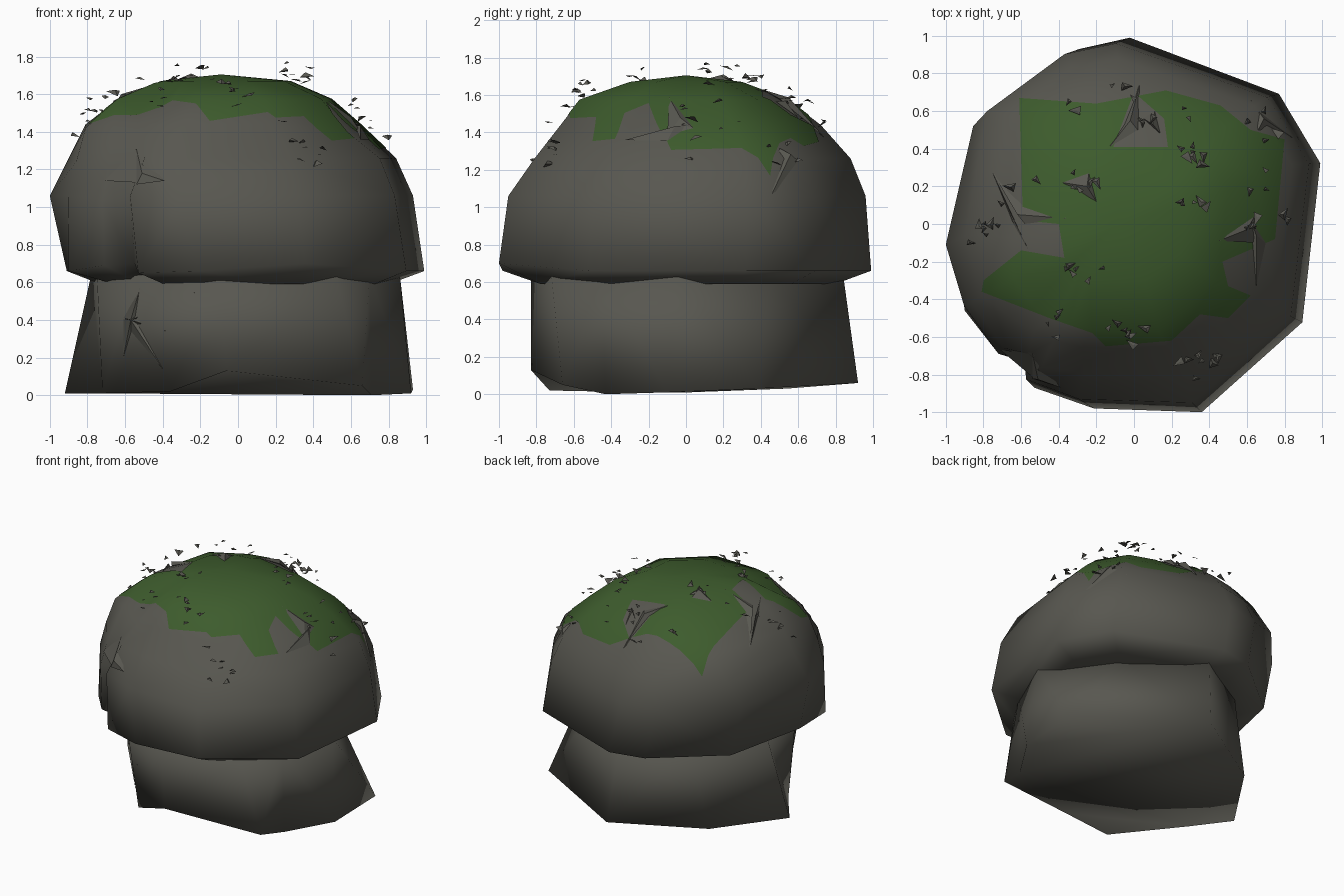
import bpy, bmesh, math, random
from mathutils import Vector
from mathutils.bvhtree import BVHTree

if "Cube" in bpy.data.objects:
    bpy.data.objects.remove(bpy.data.objects["Cube"])

random.seed(7)


def material(name, rgb):
    m = bpy.data.materials.new(name)
    m.diffuse_color = (*rgb, 1)
    m.use_nodes = True
    m.node_tree.nodes["Principled BSDF"].inputs["Base Color"].default_value = m.diffuse_color
    return m


STONE = material("grey stone", (0.097, 0.095, 0.080))
MOSS = material("green moss", (0.047, 0.106, 0.026))


def make_object(name, bm, mat, smooth=True):
    me = bpy.data.meshes.new(name)
    for f in bm.faces:
        f.smooth = smooth
    bm.to_mesh(me)
    me.materials.append(mat)
    ob = bpy.data.objects.new(name, me)
    bpy.context.collection.objects.link(ob)
    return ob


def loft(loops, top=None):
    """Skin between equal loops of points, closed at both ends."""
    bm = bmesh.new()
    loops = [[bm.verts.new(p) for p in loop] for loop in loops]
    n = len(loops[0])
    for lo, hi in zip(loops, loops[1:]):
        for i in range(n):
            j = (i + 1) % n
            bm.faces.new((lo[i], lo[j], hi[j], hi[i]))
    bm.faces.new(loops[0][::-1])
    if top:
        t = bm.verts.new(top)
        for i in range(n):
            bm.faces.new((loops[-1][i], loops[-1][(i + 1) % n], t))
    else:
        bm.faces.new(loops[-1])
    bmesh.ops.triangulate(bm, faces=bm.faces[:])
    bmesh.ops.recalc_face_normals(bm, faces=bm.faces[:])
    return bm


# Overhanging cap: notched outline below, plain outline near the top
cap_outline = [(-.07, 1), (-.35, .94), (-.85, .54), (-1, -.12), (-.9, -.46),
               (-.72, -.7), (-.57, -.75), (-.56, -.87), (-.27, -.98),
               (.35, -1), (.89, -.52), (.99, .33), (.76, .7)]
upper_outline = cap_outline[:]
upper_outline[4:8] = [(-1, -.5), (-.8, -.74), (-.62, -.85), (-.48, -.93)]
# (z, xmin, xmax, ymin, ymax)
cap_rings = [(.59, -.73, .80, -.78, .80), (.66, -.91, .99, -1, .99),
             (1.06, -1, .93, -.95, .96), (1.26, -.9, .84, -.81, .88),
             (1.44, -.81, .65, -.67, .72), (1.57, -.64, .50, -.57, .55),
             (1.665, -.42, .28, -.30, .30)]
cap_loops = []
for z, a, b, c, d in cap_rings:
    cap_loops.append([(a + (b - a) * (x + 1) / 1.99, c + (d - c) * (y + 1) / 2, z)
                      for x, y in (upper_outline if z > 1.3 else cap_outline)])
# Individually chipped or bulging corners: (ring, corner) -> position
cap_corners = {(1, 4): (-.9, -.46, .66), (1, 5): (-.71, -.69, .69),
               (1, 6): (-.55, -.74, .70), (1, 7): (-.53, -.87, .65),
               (1, 9): (.36, -1, .70), (2, 5): (-.72, -.69, 1.04),
               (3, 4): (-.86, -.42, 1.24), (3, 5): (-.69, -.66, 1.20),
               (3, 6): (-.56, -.69, 1.28), (3, 7): (-.49, -.76, 1.28),
               (4, 4): (-.81, -.38, 1.42), (5, 5): (-.53, -.44, 1.50),
               (5, 6): (-.42, -.50, 1.53), (4, 10): (.58, -.36, 1.40),
               (3, 2): (-.78, .60, 1.26), (4, 2): (-.64, .57, 1.43),
               (5, 2): (-.52, .38, 1.57)}
for (r, i), p in cap_corners.items():
    cap_loops[r][i] = p
cap_bm = loft(cap_loops, (-.09, 0, 1.70))
cap = make_object("rock_cap", cap_bm, STONE)

# Flared, uneven base: (bottom x, y, z, top x, y) per corner
base_corners = [(.05, .92, .06, 0, .84), (-.58, .54, .03, -.45, .58),
                (-.92, .02, .01, -.78, .1), (-.72, -.25, .01, -.75, -.3),
                (-.36, -.73, .02, -.55, -.62), (-.06, -.83, .13, -.1, -.83),
                (.66, -.66, .05, .52, -.72), (.71, -.43, 0, .7, -.45),
                (.92, -.1, .01, .86, -.05), (.93, .39, .03, .5, .45)]
base_bm = loft([[(x, y, z) for x, y, z, u, v in base_corners],
                [(u, v, .64) for x, y, z, u, v in base_corners]])
base = make_object("rock_base", base_bm, STONE)

cap_tree, base_tree = BVHTree.FromBMesh(cap_bm), BVHTree.FromBMesh(base_bm)

# Moss: a thin skin cut from the cap along a ragged border
moss_border = [(-.61, .67), (-.2, .64), (.17, .71), (.46, .63), (.62, .5),
               (.8, .45), (.75, -.08), (.47, -.2), (.5, -.33), (.62, -.38),
               (.5, -.5), (.35, -.48), (.2, -.62), (-.15, -.65), (-.22, -.58),
               (-.45, -.5), (-.81, -.36), (-.8, -.3), (-.6, -.14), (-.37, -.18),
               (-.4, 0), (-.59, .02)]
bare_patch = [(-.11, .41), (.18, .41), (.16, .56), (0, .7)]


def inside(p, poly):
    hit = False
    for (ax, ay), (bx, by) in zip(poly, poly[1:] + poly[:1]):
        if (ay > p.y) != (by > p.y) and p.x < ax + (p.y - ay) * (bx - ax) / (by - ay):
            hit = not hit
    return hit


moss_bm = cap_bm.copy()
bmesh.ops.delete(moss_bm, context='FACES',
                 geom=[f for f in moss_bm.faces if f.calc_center_median().z < 1.1])
for poly in (moss_border, bare_patch):
    for a, b in zip(poly, poly[1:] + poly[:1]):
        bmesh.ops.bisect_plane(moss_bm, geom=moss_bm.verts[:] + moss_bm.edges[:] + moss_bm.faces[:],
                               dist=1e-5, plane_co=(*a, 0),
                               plane_no=(b[1] - a[1], a[0] - b[0], 0))
drop = []
for f in moss_bm.faces:
    c = f.calc_center_median()
    if not inside(c, moss_border) or inside(c, bare_patch):
        drop.append(f)
bmesh.ops.delete(moss_bm, geom=drop, context='FACES')
for v in moss_bm.verts:
    v.co.z += .005
moss = make_object("moss_skin", moss_bm, MOSS)
mod = moss.modifiers.new("cap shading", 'DATA_TRANSFER')
mod.object = cap
mod.use_loop_data = True
mod.data_types_loops = {'CUSTOM_NORMAL'}
mod.loop_mapping = 'POLYINTERP_NEAREST'


def add_blade(bm, pts):
    """A thin four-sided splinter."""
    v = [bm.verts.new(p) for p in pts]
    for t in ((0, 1, 2), (0, 3, 1), (1, 3, 2), (2, 3, 0)):
        bm.faces.new([v[i] for i in t])


def on_cap(x, y, lift=0.0):
    hit = cap_tree.ray_cast(Vector((x, y, 3)), Vector((0, 0, -1)))[0]
    return Vector((x, y, (hit.z if hit else 1.2) + lift))


def on_front(tree, x, z, lift=0.0):
    hit = tree.ray_cast(Vector((x, -3, z)), Vector((0, 1, 0)))[0]
    return Vector((x, (hit.y if hit else -.7) - lift, z))


# Jagged splinters lying on the cap: three corners and a raised tip
bm = bmesh.new()
for pts in ([(-.13, .41), (.03, .74), (.02, .50), (-.02, .55)],
            [(.05, .56), (.14, .48), (.11, .60), (.1, .53)],
            [(-.38, .22), (-.2, .12), (-.24, .27), (-.25, .2)],
            [(-.75, .27), (-.36, .03), (-.58, .0), (-.62, .05)],
            [(-.75, .27), (-.56, -.14), (-.64, .0), (-.66, .07)],
            [(.45, -.09), (.64, .04), (.66, -.1), (.6, -.03)],
            [(.62, .02), (.65, -.33), (.7, -.1), (.65, -.06)],
            [(.62, .66), (.84, .46), (.66, .5), (.69, .56)]):
    add_blade(bm, [on_cap(*p, .008) for p in pts[:3]] + [on_cap(*pts[3], .04)])
bmesh.ops.recalc_face_normals(bm, faces=bm.faces[:])
make_object("cap_splinters", bm, STONE, False)

# Broken ledge over the notch and the star of cracks on the base
bm = bmesh.new()
for pts in ([(-.71, 1.14), (-.54, 1.31), (-.53, 1.13), (-.57, 1.17)],
            [(-.54, 1.31), (-.39, 1.14), (-.54, 1.12), (-.51, 1.18)]):
    add_blade(bm, [on_front(cap_tree, *p, .01) for p in pts[:3]]
              + [on_front(cap_tree, *pts[3], .03)])
for tip in ((-.52, .57), (-.22, .55), (-.38, .34), (-.4, .14), (-.61, .2)):
    d = Vector((tip[0] + .58, tip[1] - .4)).normalized() * .03
    add_blade(bm, [on_front(base_tree, -.58 - d.y, .4 + d.x, .003),
                   on_front(base_tree, -.58 + d.y, .4 - d.x, .003),
                   on_front(base_tree, *tip, .003),
                   on_front(base_tree, -.57, .4, .03)])
bmesh.ops.recalc_face_normals(bm, faces=bm.faces[:])
make_object("front_cracks", bm, STONE, False)

# Loose chips hovering in clusters above the cap: (x, y, count)
clusters = [(-.78, -.02, 7), (-.6, .22, 3), (-.25, .2, 5), (-.3, -.25, 6),
            (.3, .33, 6), (.36, .07, 5), (.72, .02, 6), (.66, .56, 4),
            (-.03, -.6, 8), (.35, -.73, 8), (-.4, -.48, 4), (.06, .55, 3),
            (.25, .52, 3), (-.08, .7, 3), (.7, .25, 3), (-.32, .58, 2)]
bm = bmesh.new()
for cx, cy, count in clusters:
    for _ in range(count):
        c = on_cap(random.gauss(cx, .055), random.gauss(cy, .045),
                   random.uniform(.01, .12))
        s = random.uniform(.015, .038)
        a = random.uniform(0, math.tau)
        pts = [c + Vector((math.cos(a + k) * s * r, math.sin(a + k) * s * r,
                           random.uniform(-.6, .6) * s))
               for k, r in ((0, 1.3), (2.2, .8), (4, .9))]
        add_blade(bm, pts + [c + Vector((0, 0, .4 * s))])
bmesh.ops.recalc_face_normals(bm, faces=bm.faces[:])
make_object("loose_chips", bm, STONE, False)
